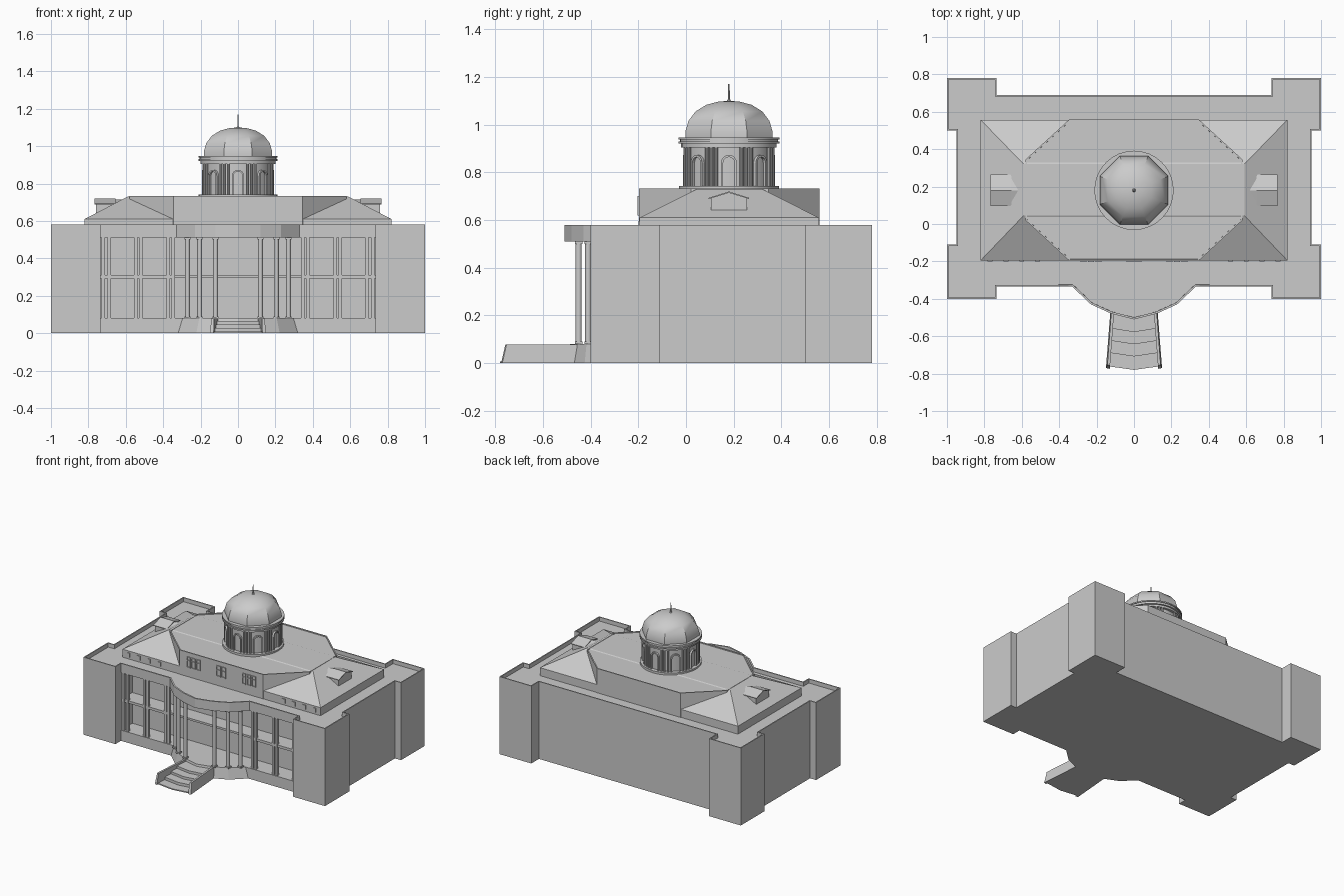
import bpy, bmesh, math
from mathutils import Matrix, Vector

if "Cube" in bpy.data.objects:
    bpy.data.objects.remove(bpy.data.objects["Cube"])


def finish(name, bm, smooth=False):
    bmesh.ops.recalc_face_normals(bm, faces=bm.faces)
    me = bpy.data.meshes.new(name)
    bm.to_mesh(me)
    bm.free()
    ob = bpy.data.objects.new(name, me)
    bpy.context.collection.objects.link(ob)
    if smooth:
        bpy.ops.object.select_all(action='DESELECT')
        ob.select_set(True)
        bpy.context.view_layer.objects.active = ob
        bpy.ops.object.shade_smooth_by_angle(angle=math.radians(35))
    return ob


def loft(bm, lower, upper):
    """Closed solid between two matching rings of 3D points; returns the top face."""
    a = [bm.verts.new(p) for p in lower]
    b = [bm.verts.new(p) for p in upper]
    n = len(a)
    bm.faces.new(a[::-1])
    top = bm.faces.new(b)
    for i in range(n):
        j = (i + 1) % n
        bm.faces.new((a[i], a[j], b[j], b[i]))
    return top


def prism(name, outline, z0, z1, lip=0, depth=0):
    """Extruded outline, with an optional parapet rim around a sunken deck."""
    bm = bmesh.new()
    top = loft(bm, [(x, y, z0) for x, y in outline], [(x, y, z1) for x, y in outline])
    if lip:
        bm.normal_update()
        bmesh.ops.inset_region(bm, faces=[top], thickness=lip)
        bmesh.ops.inset_region(bm, faces=[top], thickness=0.0005)
        bmesh.ops.translate(bm, verts=top.verts, vec=(0, 0, -depth))
    return finish(name, bm)


def box(bm, x0, x1, y0, y1, z0, z1):
    r = [(x0, y0), (x1, y0), (x1, y1), (x0, y1)]
    loft(bm, [(x, y, z0) for x, y in r], [(x, y, z1) for x, y in r])


def cyl(bm, x, y, r, z0, z1, n=12, r2=None):
    bmesh.ops.create_cone(bm, cap_ends=True, segments=n, radius1=r,
                          radius2=r if r2 is None else r2, depth=z1 - z0,
                          matrix=Matrix.Translation((x, y, (z0 + z1) / 2)))


def mirrored(right):
    """Full outline from its right half, listed front centre to back."""
    return right + [(-x, y) for x, y in reversed(right) if x > 0]


# Outlines of the block
bow = [(0, -.51), (.12, -.48), (.23, -.43), (.33, -.335)]
rest = [(.735, -.335), (.735, -.4), (1, -.4), (1, -.11), (.95, -.11), (.95, .5),
        (1, .5), (1, .78), (.735, .78), (.735, .69)]
WALL = -.2
plain = mirrored(rest)
recessed = mirrored([(.735, WALL)] + rest[1:])

prism("base", plain, 0, .08)
prism("main_walls", recessed, .08, .51)
prism("roof_slab_and_parapet", mirrored(bow + rest), .51, .58, .011, .03)

# Flared bow-shaped porch base
bm = bmesh.new()
b = mirrored(bow)
loft(bm, [(x * .97, -.33 + (y + .33) * .95, 0) for x, y in b],
     [(x * .9, -.33 + (y + .33) * .87, .08) for x, y in b])
finish("porch_base", bm)

# Balcony floor and rail behind the piers
bm = bmesh.new()
box(bm, -.735, .735, -.315, WALL, .295, .31)
finish("balcony_floor", bm)

# Paired square piers of the wings
bm = bmesh.new()
for s in (-1, 1):
    for x in (.688, .72, .52, .547, .347, .372):
        box(bm, s * x - .009, s * x + .009, -.33, -.31, .08, .51)
    box(bm, min(s * .35, s * .735), max(s * .35, s * .735), -.328, -.31, .293, .312)
finish("wing_piers", bm)

# Round columns of the porch with square caps and feet
bm = bmesh.new()
for s in (-1, 1):
    for x, y in ((.12, -.45), (.205, -.41), (.27, -.355)):
        cyl(bm, s * x, y, .013, .08, .51, 16)
        for z in (.08, .5):
            box(bm, s * x - .016, s * x + .016, y - .016, y + .016, z, z + .01)
finish("porch_columns", bm, True)

# Entrance stairs: stacked bowed treads between splayed cheeks
bm = bmesh.new()
for y, z in ((-.57, .064), (-.635, .046), (-.7, .028), (-.772, .008)):
    w = .115 + (-.5 - y) * .1
    o = [(-.115, -.45), (-w, y + .012), (0, y - .008), (w, y + .012), (.115, -.45)]
    loft(bm, [(px, py, 0) for px, py in o], [(px, py, z) for px, py in o])
finish("stairs", bm)
bm = bmesh.new()
for s in (-1, 1):
    low = [(.105, -.45), (.125, -.45), (.15, -.77), (.13, -.775)]
    high = [(.105, -.45), (.12, -.45), (.142, -.752), (.128, -.757)]
    loft(bm, [(s * x, y, 0) for x, y in low], [(s * x, y, .079) for x, y in high])
finish("stair_cheeks", bm)

# Hipped roof with short vertical eaves
bm = bmesh.new()
eave = [(-.82, -.195), (.82, -.195), (.82, .557), (-.82, .557)]
loft(bm, [(x, y, .545) for x, y in eave], [(x, y, .61) for x, y in eave])
ridge = [(-.59, .045), (.59, .045), (.59, .32), (-.59, .32)]
loft(bm, [(x, y, .61) for x, y in eave], [(x, y, .73) for x, y in ridge])
finish("hip_roof", bm)

# Upper octagonal storey
prism("upper_storey", mirrored([(.345, -.197), (.58, .02), (.58, .345), (.345, .56)]),
      .545, .732, .009, .006)

# Small vents along the eaves
bm = bmesh.new()
for s in (-1, 1):
    for x in (.515, .6, .685, .77):
        box(bm, s * x - .013, s * x + .013, -.2, -.19, .565, .597)
finish("eave_vents", bm)

# Roof dormers
bm = bmesh.new()
for s in (-1, 1):
    prof = [(.105, .63), (.255, .63), (.255, .692), (.18, .715), (.105, .692)]
    loft(bm, [(s * .76, y, z) for y, z in prof], [(s * .62, y, z) for y, z in prof])
    cap = [(.095, .688), (.18, .714), (.265, .688), (.265, .693), (.18, .72), (.095, .693)]
    loft(bm, [(s * .768, y, z) for y, z in cap], [(s * .655, y, z) for y, z in cap])
finish("dormers", bm)

# Window frames of the upper storey
bm = bmesh.new()


def window(x, w, z0, z1, bar):
    t, f, k = .005, -.203, -.19
    for xx in (x - w, x + w - t):
        box(bm, xx, xx + t, f, k, z0, z1)
    for z in (z0, z1 - t, bar):
        box(bm, x - w + t, x + w - t, f, k, z, z + t)


for s in (-1, 1):
    for x in (.19, .23, .27):
        window(s * x, .016, .62, .7, .67)
    window(s * .02, .019, .62, .7, .665)
finish("upper_windows", bm)

# Drum below the dome
CY = .18
bm = bmesh.new()
for r, z0, z1 in ((.21, .722, .742), (.182, .742, .92), (.2, .905, .92),
                  (.212, .92, .93), (.206, .93, .938), (.212, .938, .947)):
    cyl(bm, 0, CY, r, z0, z1, 32)
finish("drum", bm, True)

# Paired columns round the drum
bm = bmesh.new()
for i in range(8):
    for d in (-6.5, 0, 6.5):
        a = math.radians(22.5 + 45 * i + d)
        cyl(bm, .191 * math.cos(a), CY + .191 * math.sin(a), .0075, .742, .907, 10)
finish("drum_columns", bm, True)


# Arched window frames round the drum
def arch(w, z0, z1, n=8):
    return [(-w, z0)] + [(-w * math.cos(math.pi * k / n), z1 + w * math.sin(math.pi * k / n))
                         for k in range(n + 1)] + [(w, z0)]


bm = bmesh.new()
for i in range(8):
    m = Matrix.Translation((0, CY, 0)) @ Matrix.Rotation(math.radians(45 * i), 4, 'Z')
    outer, inner = arch(.033, .742, .84), arch(.024, .742, .84)
    for k in range(len(outer) - 1):
        quad = [outer[k], outer[k + 1], inner[k + 1], inner[k]]
        loft(bm, [m @ Vector((x, -.17, z)) for x, z in quad],
             [m @ Vector((x, -.193, z)) for x, z in quad])
finish("drum_arches", bm)

# Eight-sided faceted dome
bm = bmesh.new()
profile = [(.198, .945), (.198, .97), (.184, 1.015), (.152, 1.055), (.103, 1.083), (.05, 1.096)]
rings = [[bm.verts.new((r * math.cos(a), CY + r * math.sin(a), z))
          for a in (math.radians(22.5 + 45 * i) for i in range(8))] for r, z in profile]
tip = bm.verts.new((0, CY, 1.1))
bm.faces.new(rings[0][::-1])
for i in range(8):
    j = (i + 1) % 8
    for a, c in zip(rings, rings[1:]):
        bm.faces.new((a[i], a[j], c[j], c[i]))
    bm.faces.new((rings[-1][i], rings[-1][j], tip))
# soft along the meridian, crisp along the ribs
dome = finish("dome", bm, True)

# Spire
bm = bmesh.new()
cyl(bm, 0, CY, .012, 1.095, 1.106, 8, .005)
cyl(bm, 0, CY, .004, 1.1, 1.17, 8, .003)
finish("spire", bm)
